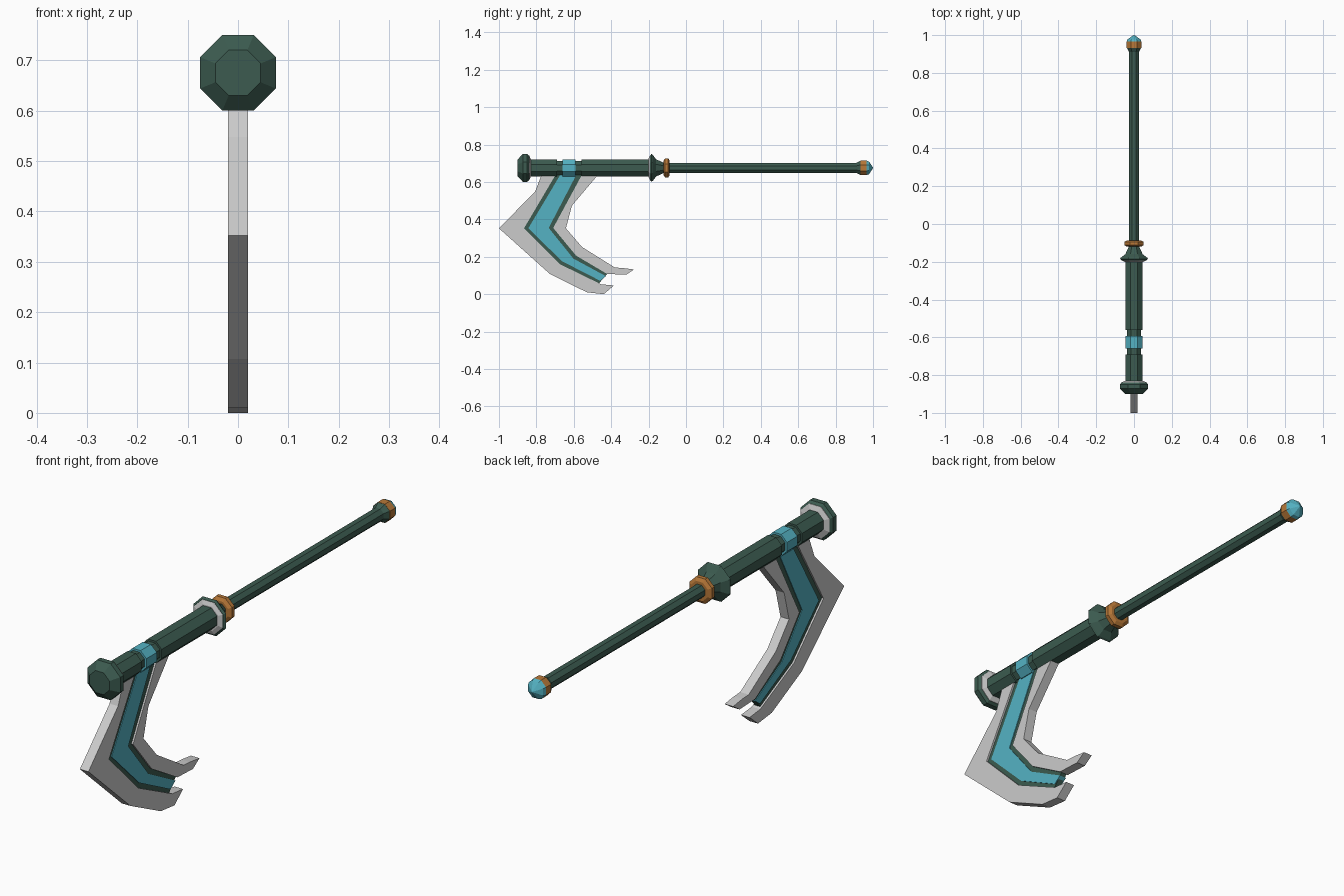
import bpy, bmesh
from math import cos, sin, pi

if "Cube" in bpy.data.objects:
    bpy.data.objects.remove(bpy.data.objects["Cube"])

AXIS_Z = 0.675


def material(name, rgb):
    m = bpy.data.materials.new(name)
    m.diffuse_color = (*rgb, 1)
    m.use_nodes = True
    m.node_tree.nodes["Principled BSDF"].inputs["Base Color"].default_value = m.diffuse_color
    return m


GREEN = material("green", (0.045, 0.105, 0.08))
CYAN = material("cyan", (0.09, 0.45, 0.55))
ORANGE = material("orange", (0.48, 0.19, 0.04))


def finish(name, bm, mat):
    bmesh.ops.recalc_face_normals(bm, faces=bm.faces)
    me = bpy.data.meshes.new(name)
    bm.to_mesh(me)
    bm.free()
    if mat:
        me.materials.append(mat)
    ob = bpy.data.objects.new(name, me)
    bpy.context.collection.objects.link(ob)
    return ob


def octagon_lathe(name, profile, mat=None):
    """Octagonal solid along y; profile is (y, half width across flats)."""
    bm = bmesh.new()
    rings = []
    for y, a in profile:
        r = a / cos(pi / 8)
        angles = [pi / 8 + i * pi / 4 for i in range(8)]
        rings.append([bm.verts.new((r * cos(t), y, AXIS_Z + r * sin(t))) for t in angles])
    for a, b in zip(rings, rings[1:]):
        for i in range(8):
            j = (i + 1) % 8
            bm.faces.new((a[i], a[j], b[j], b[i]))
    bm.faces.new(rings[0])
    bm.faces.new(rings[-1])
    bmesh.ops.remove_doubles(bm, verts=bm.verts, dist=1e-5)
    return finish(name, bm, mat)


def plate(name, outline, half, mat=None):
    """Flat plate from a (y, z) outline, extruded evenly to both sides of x = 0."""
    bm = bmesh.new()
    face = bm.faces.new([bm.verts.new((-half, y, z)) for y, z in outline])
    new = bmesh.ops.extrude_face_region(bm, geom=[face])["geom"]
    bmesh.ops.translate(bm, vec=(2 * half, 0, 0),
                        verts=[v for v in new if isinstance(v, bmesh.types.BMVert)])
    return finish(name, bm, mat)


# Head cap with grey ring behind it
octagon_lathe("head_cap", [(-0.9, 0.045), (-0.872, 0.075), (-0.85, 0.075), (-0.84, 0.066)], GREEN)
octagon_lathe("head_cap_ring", [(-0.845, 0.066), (-0.838, 0.066), (-0.83, 0.047)])

# Thick head shaft, with a groove holding the cyan band
octagon_lathe("head_shaft", [(-0.84, 0.045), (-0.69, 0.045), (-0.69, 0.037), (-0.56, 0.037),
                             (-0.56, 0.045), (-0.19, 0.045)], GREEN)
octagon_lathe("head_band", [(-0.66, 0.045), (-0.592, 0.045)], CYAN)

# Flared collar and its grey front ring
octagon_lathe("collar_ring", [(-0.2, 0.05), (-0.193, 0.065), (-0.188, 0.065)])
octagon_lathe("collar", [(-0.192, 0.066), (-0.185, 0.074), (-0.178, 0.07), (-0.16, 0.046),
                         (-0.125, 0.03), (-0.115, 0.026)], GREEN)
octagon_lathe("grip_ring", [(-0.12, 0.038), (-0.112, 0.051), (-0.095, 0.051), (-0.087, 0.038)],
              ORANGE)

# Thin handle with a jewelled end
octagon_lathe("handle", [(-0.13, 0.026), (0.92, 0.026)], GREEN)
octagon_lathe("pommel_flare", [(0.91, 0.026), (0.932, 0.038)], GREEN)
octagon_lathe("pommel_ring", [(0.932, 0.039), (0.965, 0.039)], ORANGE)
octagon_lathe("pommel_gem", [(0.965, 0.039), (0.978, 0.034), (1.0, 0.002)], CYAN)

# Inlay edges shared with the two blade halves
outer_edge = [(-0.69, 0.65), (-0.866, 0.352), (-0.674, 0.16), (-0.465, 0.058)]
inner_edge = [(-0.55, 0.65), (-0.71, 0.354), (-0.588, 0.206), (-0.422, 0.108)]

plate("front_blade", [(-0.77, 0.65), (-0.775, 0.63), (-0.807, 0.548), (-1.0, 0.352),
                      (-0.727, 0.107), (-0.53, 0.01), (-0.44, 0.0), (-0.385, 0.046),
                      (-0.455, 0.053)] + outer_edge[::-1], 0.0195)
plate("rear_blade", [(-0.46, 0.65), (-0.61, 0.473), (-0.642, 0.352), (-0.556, 0.252),
                     (-0.38, 0.142), (-0.34, 0.14), (-0.278, 0.132), (-0.32, 0.104)]
      + inner_edge[::-1], 0.0195)

# Sunken green inlay with a cyan strip along its middle
plate("inlay", outer_edge + inner_edge[::-1], 0.012, GREEN)
plate("inlay_strip", [(-0.665, 0.65), (-0.843, 0.352), (-0.663, 0.176), (-0.46, 0.072),
                      (-0.428, 0.096), (-0.602, 0.19), (-0.734, 0.354), (-0.58, 0.65)],
      0.015, CYAN)
